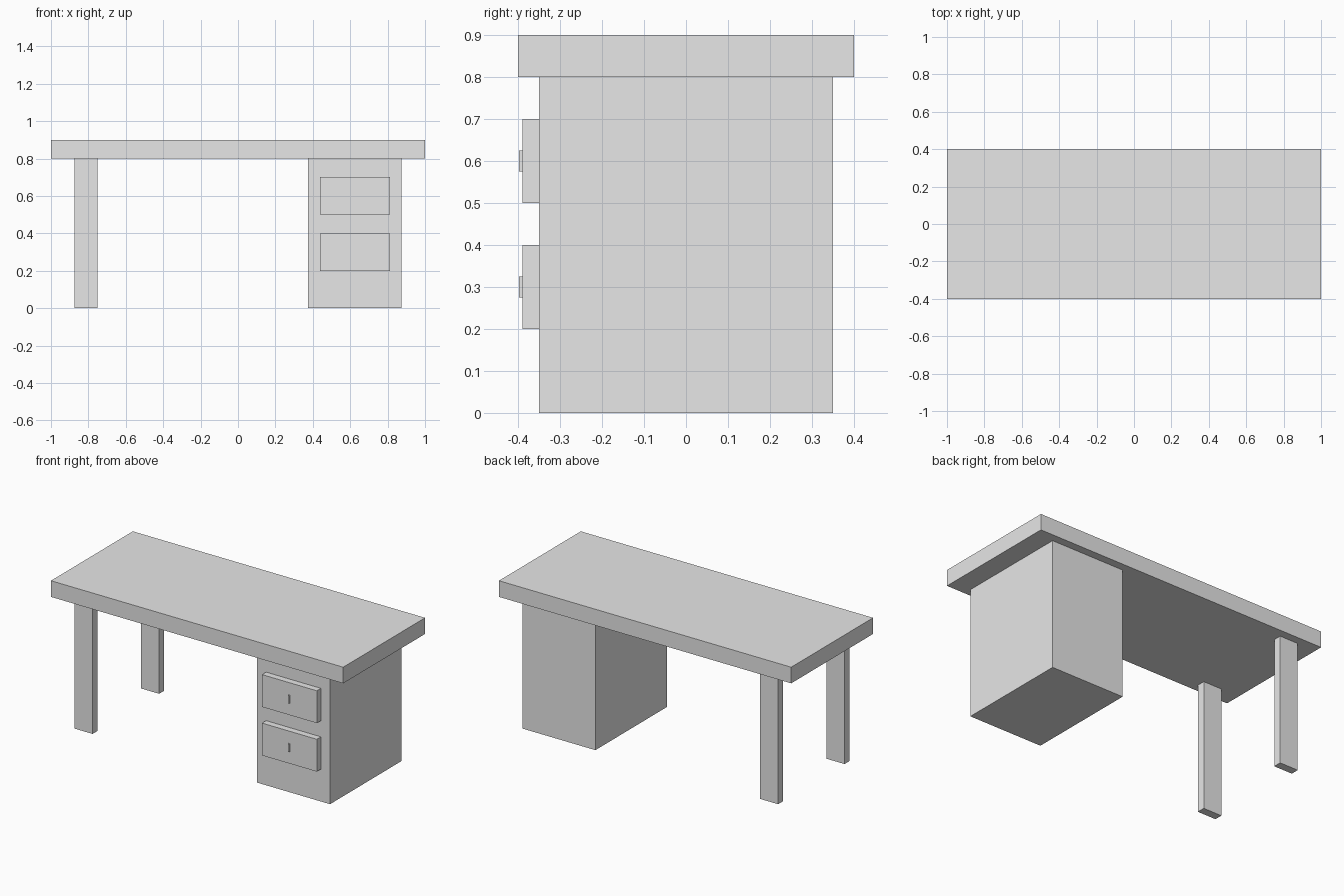
import bpy
import bmesh
from mathutils import Matrix, Vector

old = bpy.data.objects.get("Cube")
if old:
    bpy.data.objects.remove(old, do_unlink=True)

# Single light grey finish
grey = bpy.data.materials.new("light_grey")
grey.use_nodes = True
colour = (0.8, 0.8, 0.8, 1.0)
grey.diffuse_color = colour
grey.node_tree.nodes["Principled BSDF"].inputs["Base Color"].default_value = colour


def box(name, low, high):
    """Flat-shaded box between two opposite corners."""
    low, high = Vector(low), Vector(high)
    bm = bmesh.new()
    bmesh.ops.create_cube(bm, size=1, matrix=Matrix.Diagonal((*(high - low), 1)))
    mesh = bpy.data.meshes.new(name)
    bm.to_mesh(mesh)
    bm.free()
    mesh.materials.append(grey)
    obj = bpy.data.objects.new(name, mesh)
    obj.location = (low + high) / 2
    bpy.context.collection.objects.link(obj)
    return obj


LEG_TOP = 0.8
DEPTH = 0.35

# Desk top
box("desk_top", (-1, -0.4, LEG_TOP), (1, 0.4, 0.9))

# Drawer cabinet on the left side
box("cabinet", (0.375, -DEPTH, 0), (0.875, DEPTH, LEG_TOP))

# Two legs on the right side
for name, y in (("front_leg", -DEPTH), ("back_leg", DEPTH - 0.05)):
    box(name, (-0.875, y, 0), (-0.75, y + 0.05, LEG_TOP))

# Drawer fronts, each with a slim upright handle
MID_X = 0.625
for name, z in (("lower", 0.3), ("upper", 0.6)):
    box(name + "_drawer", (MID_X - 0.1875, -0.39, z - 0.1), (MID_X + 0.1875, -DEPTH, z + 0.1))
    box(name + "_handle", (MID_X - 0.005, -0.398, z - 0.025), (MID_X + 0.005, -0.39, z + 0.025))
